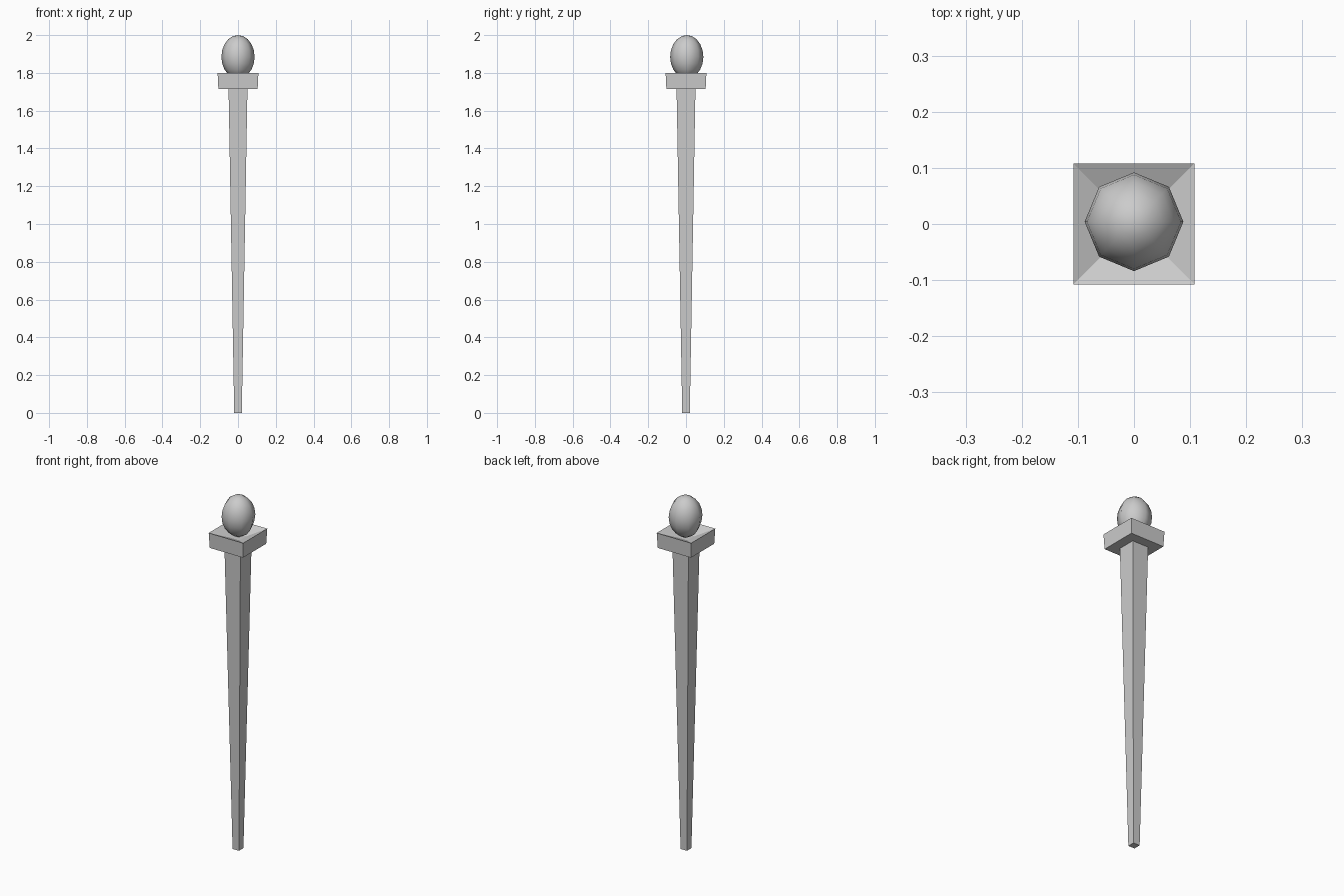
import bpy, bmesh
from mathutils import Matrix

if "Cube" in bpy.data.objects:
    bpy.data.objects.remove(bpy.data.objects["Cube"])


def finish(name, bm):
    bmesh.ops.recalc_face_normals(bm, faces=bm.faces)
    mesh = bpy.data.meshes.new(name)
    bm.to_mesh(mesh)
    bm.free()
    obj = bpy.data.objects.new(name, mesh)
    bpy.context.collection.objects.link(obj)
    return obj


def square_loft(name, profile):
    """Stack square rings given as (half width, z) and skin them."""
    bm = bmesh.new()
    rings = [[bm.verts.new((sx * h, sy * h, z))
              for sx, sy in ((-1, -1), (1, -1), (1, 1), (-1, 1))]
             for h, z in profile]
    for a, b in zip(rings, rings[1:]):
        for i in range(4):
            j = (i + 1) % 4
            bm.faces.new((a[i], a[j], b[j], b[i]))
    bm.faces.new(rings[0])
    bm.faces.new(rings[-1])
    return finish(name, bm)


# Tapered square shaft flaring into a collar with a sunken, funnel-shaped top
square_loft("post", [(0.02, 0), (0.05, 1.715), (0.104, 1.715),
                     (0.108, 1.80), (0.03, 1.765)])

# Smooth eight-sided egg finial resting in the collar
bm = bmesh.new()
bmesh.ops.create_uvsphere(bm, u_segments=8, v_segments=10, radius=1)
bmesh.ops.transform(bm, verts=bm.verts, matrix=Matrix.Translation((0, 0.004, 1.885))
                    @ Matrix.Diagonal((0.088, 0.088, 0.115, 1)))
for f in bm.faces:
    f.smooth = True
finish("egg_finial", bm)
